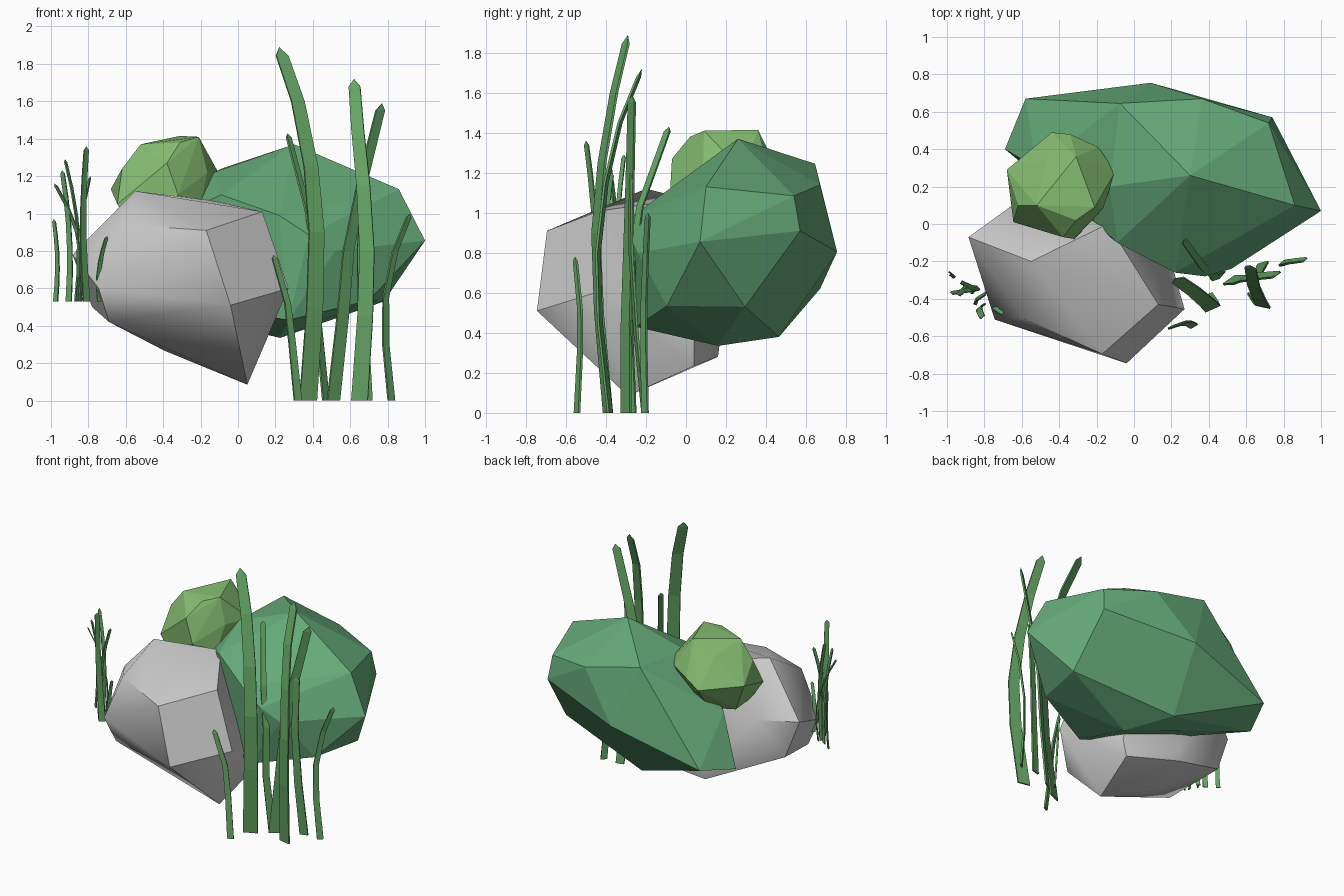
import bpy, bmesh, math
from mathutils import Vector


def material(name, rgb):
    m = bpy.data.materials.new(name)
    m.diffuse_color = (*rgb, 1)
    return m


def finish(name, bm, mat=None):
    bmesh.ops.recalc_face_normals(bm, faces=bm.faces)
    me = bpy.data.meshes.new(name)
    bm.to_mesh(me)
    bm.free()
    ob = bpy.data.objects.new(name, me)
    bpy.context.collection.objects.link(ob)
    if mat:
        me.materials.append(mat)
    return ob


def boulder(name, points, mat=None):
    """Faceted solid: convex hull of its corners, near-flat facets merged."""
    bm = bmesh.new()
    for p in points:
        bm.verts.new(p)
    bmesh.ops.convex_hull(bm, input=bm.verts)
    bmesh.ops.delete(bm, geom=[v for v in bm.verts if not v.link_faces], context='VERTS')
    bmesh.ops.dissolve_limit(bm, angle_limit=math.radians(6), verts=bm.verts, edges=bm.edges)
    return finish(name, bm, mat)


def blade(bm, path, width, angle, thick=0.012):
    """Thin tapering strip along a path, closed at the foot, pointed on top."""
    a = math.radians(angle)
    side = Vector((math.cos(a), math.sin(a), 0))
    nrm = Vector((-math.sin(a), math.cos(a), 0))
    pts = [Vector(p) for p in path]
    tip = pts[-1]
    pts[-1] = tip + (pts[-2] - tip).normalized() * width * 0.5
    rings = []
    for i, p in enumerate(pts):
        w = width * (1 - 0.3 * i / (len(pts) - 1)) / 2
        rings.append([bm.verts.new(p + side * w * sx + nrm * thick / 2 * sy)
                      for sx, sy in ((-1, -1), (1, -1), (1, 1), (-1, 1))])
    bm.faces.new(rings[0])
    for lo, hi in zip(rings, rings[1:]):
        for k in range(4):
            j = (k + 1) % 4
            bm.faces.new((lo[k], lo[j], hi[j], hi[k]))
    top = bm.verts.new(tip)
    for k in range(4):
        bm.faces.new((rings[-1][k], rings[-1][(k + 1) % 4], top))


bush_green = material("bush_green", (0.13, 0.40, 0.19))
light_green = material("light_green", (0.24, 0.52, 0.17))
grass_green = material("grass_green", (0.13, 0.38, 0.13))

# Grey rock
rock = boulder("rock", [
    (-.55, -.20, 1.12), (.13, -.43, 1.01), (-.60, -.50, .94), (-.17, -.695, .91),
    (-.04, -.745, .51), (-.69, -.45, .42), (-.745, -.51, .60), (.05, -.29, .085),
    (.27, -.455, .60), (-.885, -.07, .78), (-.14, .0, 1.07), (-.65, .10, .80),
    (-.78, -.05, .50), (-.27, .16, .28), (.10, .04, .235), (-.39, -.22, .265),
    (-.25, .17, .36), (.13, .04, .36)])

# Large dark bush
boulder("large_bush", [
    (.30, .26, 1.37), (.86, .10, 1.13), (1.0, .07, .855), (-.075, .645, 1.245),
    (.09, .755, .805), (.364, .67, 1.14), (.74, .57, .91), (.72, .54, 1.085),
    (-.58, .67, .62), (-.69, .40, .56), (.04, .465, .38), (.225, .16, .335),
    (.78, .295, .53), (.70, -.095, .535), (.38, -.28, .885), (.22, -.26, .99),
    (.27, -.25, .43), (-.09, -.10, 1.10), (-.13, .20, 1.22), (-.52, .30, .90),
    (.52, -.24, .80), (-.15, -.05, .50)], bush_green)

# Small light bush
boulder("small_bush", [
    (-.21, .09, 1.41), (-.31, .36, 1.415), (-.52, .10, 1.37), (-.31, .02, 1.38),
    (-.10, .28, 1.21), (-.68, .29, 1.13), (-.645, .01, 1.05), (-.62, .10, 1.24),
    (-.47, .34, 1.31), (-.44, .49, 1.11), (-.34, .48, 1.17), (-.19, .41, 1.20),
    (-.165, .085, 1.22), (-.38, -.07, 1.27), (-.32, -.08, 1.10), (-.55, .20, .89),
    (-.40, .30, .90), (-.22, .28, .95), (-.54, .0, .90), (-.22, .02, .95)], light_green)

# Tall grass at the right: width, facing angle, path from foot to tip
tall = [
    (.10, 24, [(.375, -.39, 0), (.41, -.435, .5), (.42, -.45, .9), (.39, -.42, 1.25),
               (.32, -.36, 1.6), (.22, -.29, 1.89)]),
    (.05, 50, [(.47, -.27, 0), (.43, -.285, .4), (.42, -.27, .75), (.37, -.23, 1.03),
               (.265, -.085, 1.43)]),
    (.09, -12, [(.65, -.38, 0), (.68, -.43, .45), (.69, -.44, .8), (.67, -.40, 1.15),
                (.64, -.33, 1.45), (.62, -.22, 1.72)]),
    (.08, 35, [(.51, -.30, 0), (.56, -.30, .45), (.59, -.29, .8), (.66, -.28, 1.15),
               (.77, -.27, 1.59)]),
    (.045, 40, [(.82, -.205, 0), (.79, -.21, .3), (.79, -.21, .55), (.84, -.20, .8),
                (.92, -.19, 1.0)]),
    (.045, 30, [(.32, -.545, 0), (.29, -.53, .3), (.265, -.53, .52), (.19, -.555, .78)]),
    (.06, 15, [(.69, -.21, 0), (.67, -.25, .4), (.66, -.275, .8), (.68, -.28, 1.2)]),
]
bm = bmesh.new()
for w, ang, path in tall:
    blade(bm, path, w, ang)
finish("tall_grass", bm, grass_green)

# Short grass at the left: width, angle, foot x y, tip x y z, outward bow
short = [
    (.03, -40, -.975, -.28, -.985, -.26, .97, .02),
    (.035, -30, -.905, -.33, -.94, -.38, 1.23, .02),
    (.03, 60, -.865, -.36, -.925, -.31, 1.29, .04),
    (.045, 40, -.81, -.44, -.81, -.50, 1.36, -.03),
    (.03, -45, -.85, -.34, -.98, -.37, 1.16, .06),
    (.03, 70, -.84, -.42, -.79, -.37, 1.20, -.03),
    (.03, 35, -.74, -.44, -.70, -.48, .88, -.02),
]
bm = bmesh.new()
for w, ang, x0, y0, x1, y1, z1, bow in short:
    path = []
    for i in range(6):
        t = i / 5
        lean = t * t
        path.append((x0 + (x1 - x0) * lean + bow * math.sin(math.pi * t) * .6,
                     y0 + (y1 - y0) * lean, .53 + (z1 - .53) * t))
    blade(bm, path, w, ang, .008)
finish("short_grass", bm, grass_green)

# Soft shading across shallow rock facets
bpy.context.view_layer.objects.active = rock
rock.select_set(True)
bpy.ops.object.shade_smooth_by_angle(angle=math.radians(40))
